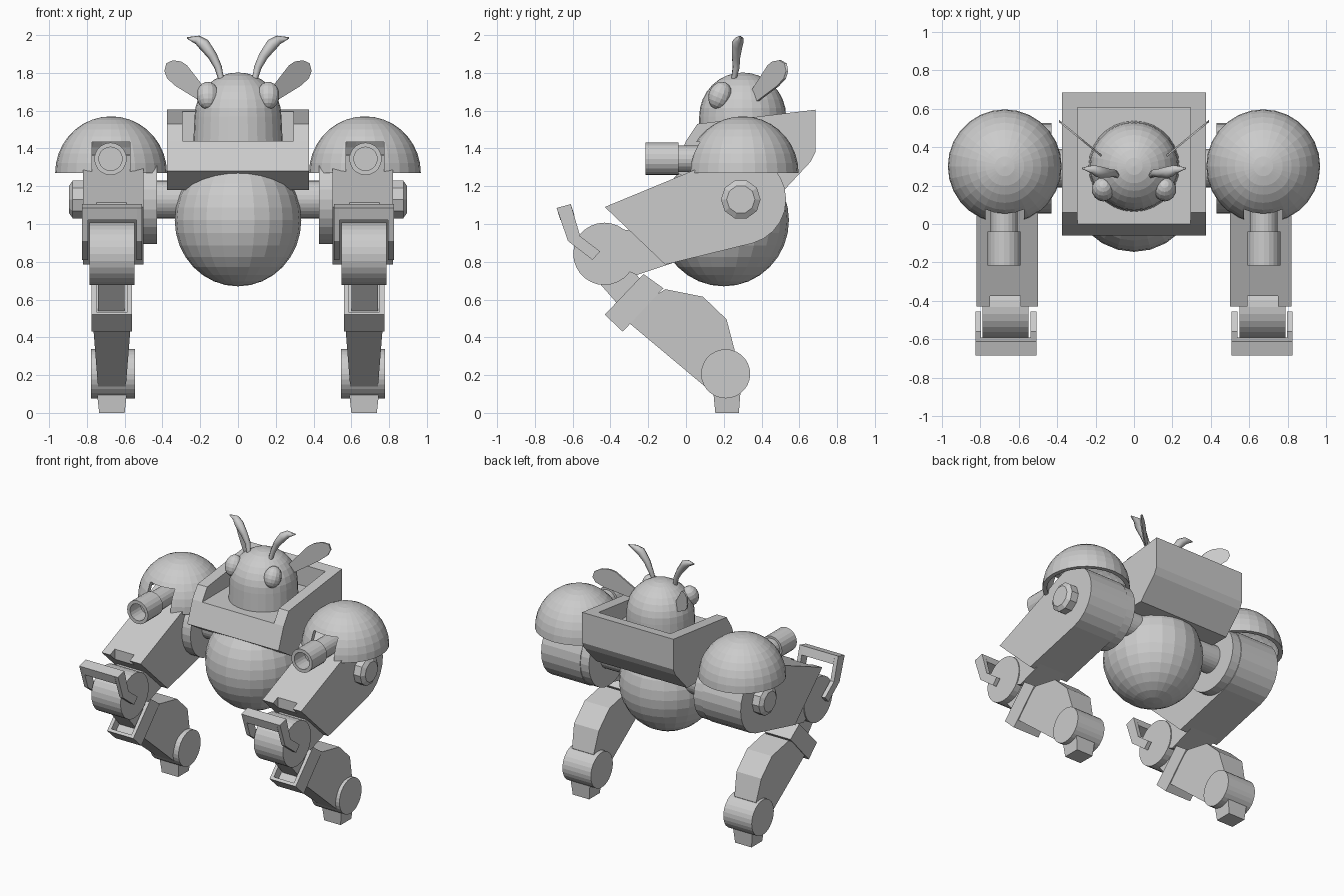
import bpy, bmesh, math
from mathutils import Matrix, Vector

cube = bpy.data.objects.get("Cube")
if cube:
    bpy.data.objects.remove(cube, do_unlink=True)

grey = bpy.data.materials.new("plain grey")
grey.use_nodes = True
grey.diffuse_color = (0.6, 0.6, 0.6, 1)
grey.node_tree.nodes["Principled BSDF"].inputs["Base Color"].default_value = (0.6, 0.6, 0.6, 1)


def finish(name, bm, mirror=False, smooth=False):
    bmesh.ops.recalc_face_normals(bm, faces=bm.faces)
    mesh = bpy.data.meshes.new(name)
    bm.to_mesh(mesh)
    bm.free()
    mesh.materials.append(grey)
    obj = bpy.data.objects.new(name, mesh)
    bpy.context.scene.collection.objects.link(obj)
    if smooth:
        mesh.shade_smooth()
    if mirror:
        obj.modifiers.new("Mirror", "MIRROR")
    return obj


def baked_mesh(obj):
    deps = bpy.context.evaluated_depsgraph_get()
    return bpy.data.meshes.new_from_object(obj.evaluated_get(deps))


def cut(obj, cutter):
    """Subtract the cutter, keep the result and drop the cutter."""
    cutter.hide_render = True
    mod = obj.modifiers.new("Cut", "BOOLEAN")
    mod.object, mod.operation, mod.solver = cutter, "DIFFERENCE", "EXACT"
    bpy.context.view_layer.update()
    mesh = baked_mesh(obj)
    obj.modifiers.clear()
    obj.data = mesh
    bpy.data.objects.remove(cutter, do_unlink=True)


def prism(name, outline, x0, x1, mirror=True, taper=None):
    """Extrude a (y, z) outline from x0 to x1; taper maps z to a width factor."""
    bm = bmesh.new()
    rings = [[bm.verts.new((x, y, z)) for y, z in outline] for x in (x0, x1)]
    bm.faces.new(rings[0])
    bm.faces.new(rings[1])
    n = len(outline)
    for i in range(n):
        j = (i + 1) % n
        bm.faces.new((rings[0][i], rings[0][j], rings[1][j], rings[1][i]))
    if taper:
        mid = (x0 + x1) / 2
        for v in bm.verts:
            v.co.x = mid + (v.co.x - mid) * taper(v.co.z)
    return finish(name, bm, mirror)


def box(name, x, y, z):
    outline = [(y[0], z[0]), (y[1], z[0]), (y[1], z[1]), (y[0], z[1])]
    return prism(name, outline, x[0], x[1], mirror=False)


def lathe(name, profile, origin, axis, sides=24, mirror=True, closed=False):
    """Spin (radius, distance) points round an axis through origin."""
    bm = bmesh.new()
    turn = Vector(axis).to_track_quat("Z", "Y").to_matrix().to_4x4()
    place = Matrix.Translation(origin) @ turn
    verts = [bm.verts.new(place @ Vector((r, 0, t))) for r, t in profile]
    pairs = list(zip(verts, verts[1:])) + ([(verts[-1], verts[0])] if closed else [])
    edges = [bm.edges.new(p) for p in pairs]
    bmesh.ops.spin(bm, geom=verts + edges, cent=origin, axis=axis,
                   angle=math.tau, steps=sides)
    bmesh.ops.remove_doubles(bm, verts=bm.verts, dist=0.0005)
    return finish(name, bm, mirror)


def cylinder(name, radius, x0, x1, y, z, sides=28):
    return lathe(name, [(0, 0), (radius, 0), (radius, x1 - x0), (0, x1 - x0)],
                 (x0, y, z), (1, 0, 0), sides)


def ball(name, centre, size, tilt=0, mirror=False, sides=24):
    bm = bmesh.new()
    bmesh.ops.create_uvsphere(bm, u_segments=sides, v_segments=sides * 2 // 3, radius=1)
    m = Matrix.Translation(centre) @ Matrix.Rotation(tilt, 4, "X") @ Matrix.Diagonal((*size, 1))
    bm.transform(m)
    return finish(name, bm, mirror)


# Round belly and open cockpit tub
ball("belly", (0, 0.2, 1.02), (0.335, 0.345, 0.35))
tub = prism("cockpit", [(-0.06, 1.28), (0.1, 1.18), (0.52, 1.18), (0.66, 1.33), (0.685, 1.38),
                        (0.685, 1.605), (0.06, 1.53), (0, 1.44)], -0.375, 0.375, False)
cut(tub, box("cavity", (-0.295, 0.295), (-0.3, 0.605), (1.44, 1.9)))

# Domed head with eyes
dome = [(0.23 * math.cos(a), 1.57 + 0.232 * math.sin(a))
        for a in [i * math.pi / 16 for i in range(9)]]
lathe("head", [(0, 1.4), (0.238, 1.4)] + dome, (0, 0.3, 0), (0, 0, 1), 28, mirror=False)
ball("eye", (0.16, 0.18, 1.68), (0.06, 0.06, 0.075), -0.4, True, 14)

# Flat ears angled outward and back
ear = [(0.16, 1.7), (0.2, 1.65), (0.33, 1.73), (0.375, 1.77), (0.39, 1.81), (0.38, 1.85),
       (0.345, 1.867), (0.3, 1.86), (0.27, 1.84), (0.2, 1.75)]
bm = bmesh.new()
sides = [[bm.verts.new((x, 0.345 + (x - 0.165) * 0.82 + d, z)) for x, z in ear]
         for d in (0, 0.012)]
for ring in sides:
    bm.faces.new(ring)
for i in range(len(ear)):
    bm.faces.new((sides[0][i - 1], sides[0][i], sides[1][i], sides[1][i - 1]))
finish("ear", bm, True)

# Curved feelers, widest near the tip
curve = bpy.data.curves.new("feeler", "CURVE")
curve.dimensions, curve.bevel_depth, curve.bevel_resolution = "3D", 1, 1
curve.use_fill_caps = True
spline = curve.splines.new("POLY")
path = [(0.085, 0.25, 1.75, 0.014), (0.105, 0.265, 1.83, 0.02), (0.135, 0.265, 1.89, 0.025),
        (0.18, 0.27, 1.95, 0.032), (0.215, 0.285, 1.975, 0.024), (0.27, 0.29, 1.985, 0.004)]
spline.points.add(len(path) - 1)
for p, (x, y, z, r) in zip(spline.points, path):
    p.co, p.radius = (x, y, z, 1), r
rod = bpy.data.objects.new("feeler_path", curve)
bpy.context.scene.collection.objects.link(rod)
bpy.context.view_layer.update()
bm = bmesh.new()
bm.from_mesh(baked_mesh(rod))
bpy.data.objects.remove(rod, do_unlink=True)
finish("feeler", bm, True)

# Hollow shoulder domes with a slot for the gun
angles = [i * math.pi / 18 for i in range(10)]
outer = [(0.296 * math.cos(a), 0.3 * math.sin(a)) for a in angles]
inner = [(0.265 * math.cos(a), 0.268 * math.sin(a)) for a in reversed(angles)]
pad = lathe("shoulder_dome", outer + inner, (0.672, 0.3, 1.27), (0, 0, 1), 28, False, True)
cut(pad, box("slot", (0.572, 0.772), (-0.1, 0.2), (1.2, 1.435)))
pad.modifiers.new("Mirror", "MIRROR")

# Gun barrel: wide hollow muzzle, narrow rear
lathe("gun", [(0, 0.12), (0.062, 0.12), (0.062, 0), (0.086, 0), (0.086, 0.175),
              (0.07, 0.175), (0.07, 0.5), (0, 0.5)], (0.675, -0.215, 1.345), (0, 1, 0), 20)

# Hip axle, disc and outer bolt
HY, HZ = 0.29, 1.13
cylinder("hip_axle", 0.1, 0.25, 0.45, HY, HZ)
cylinder("hip_disc", 0.235, 0.43, 0.51, HY, HZ)
lathe("hip_bolt", [(0, 0), (0.105, 0), (0.105, 0.06), (0.075, 0.08), (0, 0.08)],
      (0.815, HY, HZ), (1, 0, 0), 10)

# Upper leg with a rounded hip end and a notched knee end
hip = [(HY + 0.24 * math.cos(a), HZ + 0.24 * math.sin(a))
       for a in [math.radians(-75 + 15 * i) for i in range(13)]]
leg = prism("upper_leg", [(-0.43, 1.09), (-0.11, 0.785)] + hip, 0.5, 0.82, False)
cut(leg, box("notch", (0.59, 0.75), (-0.6, -0.375), (0.7, 1.3)))
leg.modifiers.new("Mirror", "MIRROR")

# Knee joint and its links
KY, KZ = -0.432, 0.842
cylinder("knee", 0.165, 0.548, 0.787, KY, KZ)
prism("knee_fork", [(-0.05, 0.95), (-0.05, 0.8), (-0.26, 0.73), (-0.42, 0.8), (-0.33, 0.97)],
      0.555, 0.78)
prism("shin_link", [(-0.47, 0.7), (-0.33, 0.54), (-0.21, 0.66), (-0.33, 0.83)], 0.6, 0.74)

# Bent guard bar in front of the knee
for x in (0.507, 0.795):
    prism("guard_arm", [(-0.685, 1.085), (-0.61, 1.105), (-0.56, 0.935), (-0.455, 0.855),
                        (-0.495, 0.81), (-0.625, 0.91)], x, x + 0.03)
prism("guard_bar", [(-0.685, 1.085), (-0.61, 1.105), (-0.59, 1.045), (-0.665, 1.02)],
      0.535, 0.797)

# Shin with a hollow socket at the top
shin = prism("shin", [(-0.24, 0.57), (-0.11, 0.655), (0.09, 0.615), (0.215, 0.495),
                      (0.258, 0.33), (0.2, 0.2), (0.1, 0.14), (-0.3, 0.475)],
             0.565, 0.77, taper=lambda z: 0.72 + 0.28 * min(1, max(0, (z - 0.14) / 0.36)))
socket = prism("shin_socket", [(-0.225, 0.735), (-0.43, 0.52), (-0.335, 0.43), (-0.12, 0.66)],
               0.56, 0.775, False)
cut(socket, prism("hollow", [(-0.24, 0.76), (-0.435, 0.555), (-0.37, 0.49), (-0.18, 0.685)],
                  0.585, 0.75, False))
socket.modifiers.new("Mirror", "MIRROR")

# Ankle and tapered foot peg
cylinder("ankle", 0.13, 0.545, 0.778, 0.21, 0.207)
prism("foot", [(0.155, 0), (0.28, 0), (0.29, 0.13), (0.143, 0.13)], 0.6, 0.735,
      taper=lambda z: 1 + 1.6 * z)
